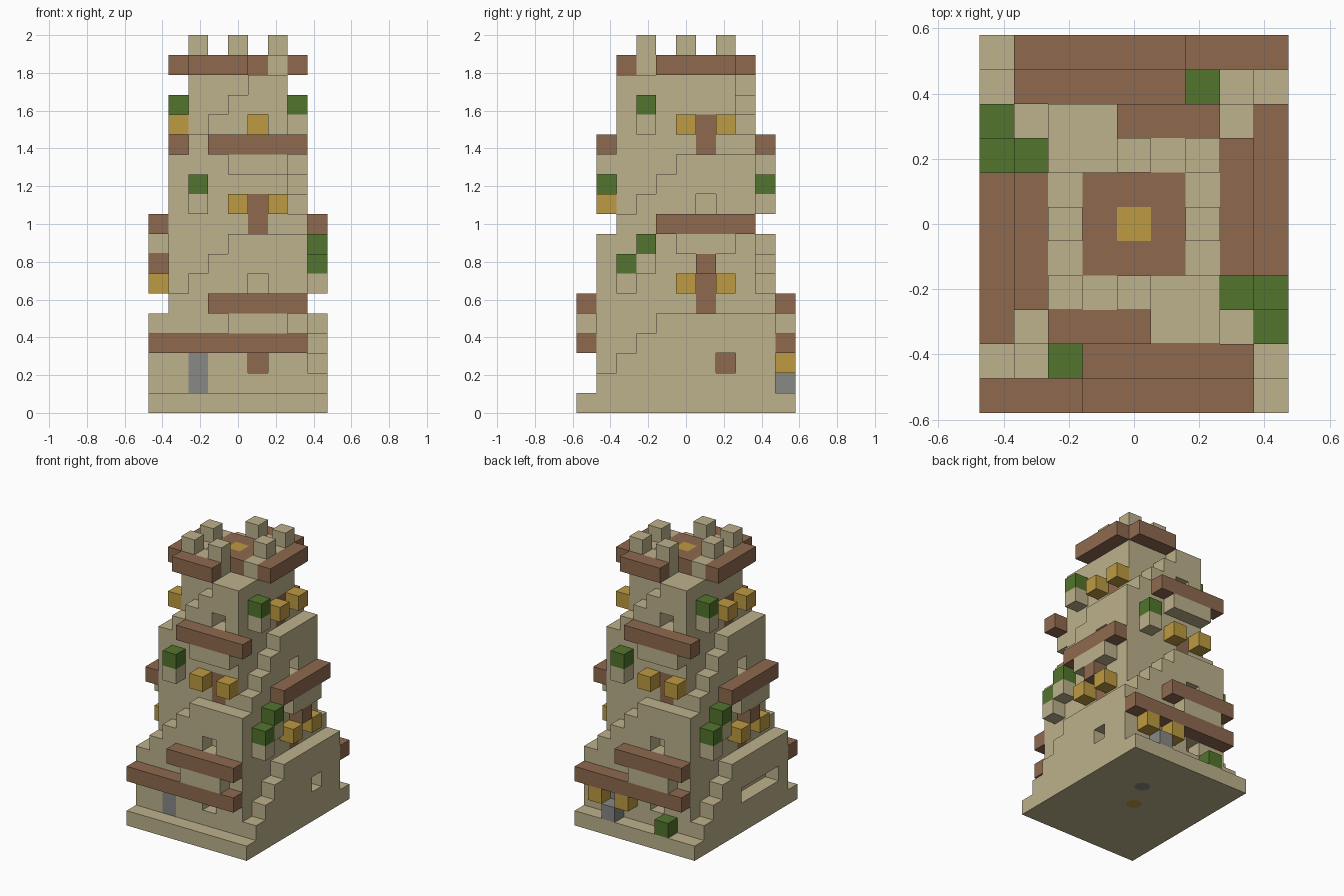
import bpy, bmesh, math
from mathutils import Vector

cube = bpy.data.objects.get("Cube")
if cube:
    bpy.data.objects.remove(cube)

U = 2 / 19  # edge of one block


def material(name, rgb):
    m = bpy.data.materials.new(name)
    m.use_nodes = True
    m.diffuse_color = (*rgb, 1)
    m.node_tree.nodes["Principled BSDF"].inputs["Base Color"].default_value = (*rgb, 1)
    return m


STONE = material("sandstone", (0.51, 0.445, 0.262))
WOOD = material("brown wood", (0.275, 0.144, 0.078))
LEAF = material("leaf green", (0.084, 0.178, 0.026))
GOLD = material("lamp gold", (0.515, 0.328, 0.053))
GREY = material("grey stone", (0.246, 0.246, 0.235))


def box(x, y, z):
    """Cells of a block; each range is one number or (first, last)."""
    span = [range(r[0], r[1] + 1) if isinstance(r, tuple) else (r,) for r in (x, y, z)]
    return {(i, j, k) for i in span[0] for j in span[1] for k in span[2]}


def turn(cells):
    """Half turn about the tower axis."""
    return {(-i, -j, k) for i, j, k in cells}


def finish(name, bm, mat):
    mesh = bpy.data.meshes.new(name)
    bm.to_mesh(mesh)
    bm.free()
    mesh.materials.append(mat)
    ob = bpy.data.objects.new(name, mesh)
    bpy.context.collection.objects.link(ob)


def part(name, cells, mat):
    """Skin of a set of cells, with flat areas merged."""
    bm = bmesh.new()
    for c in cells:
        centre = Vector(c) + Vector((0, 0, 0.5))
        for axis in range(3):
            for s in (-1, 1):
                n = Vector((0, 0, 0))
                n[axis] = s
                if tuple(int(a + b) for a, b in zip(c, n)) in cells:
                    continue
                a = Vector((0, 0, 0))
                a[(axis + 1) % 3] = 0.5
                b = n.cross(a)
                mid = centre + n / 2
                bm.faces.new([bm.verts.new((mid + p) * U)
                              for p in (-a - b, a - b, a + b, b - a)])
    bmesh.ops.remove_doubles(bm, verts=bm.verts, dist=0.001)
    bmesh.ops.dissolve_limit(bm, angle_limit=0.01, verts=bm.verts, edges=bm.edges)
    finish(name, bm, mat)


def pair(name, cells, mat):
    part(name, cells, mat)
    part(name + "_opposite", turn(cells), mat)


# Stair flights of the double spiral: each wall is stepped along its top
lower_side = set().union(*(box(4, j, (1, min(4, j + 5))) for j in range(-4, 5)))
lower_front = set().union(*(box(i, -4, (1, min(8, i + 8))) for i in range(-3, 4)))
upper_side = set().union(*(box(3, j, (1, min(12, j + 12))) for j in range(-3, 4)))
upper_front = set().union(*(box(i, -3, (1, min(16, i + 15))) for i in range(-2, 3)))
core = box((-2, 2), (-2, 2), (1, 16))

# Doorways, flush with the walls above each landing
side_door = box(3, 1, (5, 6))
front_door = box(1, -3, (9, 10))
top_door = box(2, 1, (13, 14))
gate = box(-2, -4, (1, 2))

# Window openings and what lies behind them
front_windows = box(1, -4, 2) | box(1, -4, 6)
top_window = box(1, (-3, -2), 14)
side_window = box(3, 1, 10)
low_window = box(4, 2, 2)
long_window = box(-4, (-3, 0), 2)
front_back = box(1, -3, 2)
side_back = box(3, 2, 2)
sill = box(1, -2, 13)
glow = box(1, -1, 14)

gaps = (side_door | front_door | top_door | gate | front_windows | top_window
        | side_window | front_back | side_back | sill | glow)

part("base", box((-4, 4), (-5, 5), 0), STONE)
part("core", core - gaps - turn(gaps), STONE)
part("right_lower_stair", lower_side - low_window, STONE)
part("left_lower_stair", turn(lower_side) - long_window, STONE)
pair("lower_front_stair", lower_front - gaps, STONE)
pair("upper_side_stair", upper_side - gaps, STONE)
pair("upper_front_stair", upper_front - gaps, STONE)
pair("side_door", side_door, WOOD)
pair("front_door", front_door, WOOD)
pair("top_door", top_door, WOOD)
pair("gate", gate, GREY)
pair("front_window_back", front_back, WOOD)
part("side_window_back", side_back, WOOD)
part("long_window_back", turn(side_back), STONE)
pair("top_window_sill", sill, WOOD)
pair("top_window_glow", glow, GOLD)

# Balconies: a stone block under a wooden rail
pair("low_beam", box((-4, 3), -5, 3), WOOD)
pair("low_balcony", box((0, 2), -5, 4), STONE)
pair("low_balcony_rail", box((-1, 3), -5, 5), WOOD)
pair("side_bracket", box(4, 1, 7), WOOD)
pair("side_balcony", box(4, (0, 2), 8), STONE)
pair("side_balcony_rail", box(4, (-1, 3), 9), WOOD)
pair("front_balcony", box((0, 2), -4, 12), STONE)
pair("front_balcony_rail", box((-1, 3), -4, 13), WOOD)

# Lamps beside the doors
for n in (0, 2):
    pair(f"side_lamp_{n}", box(4, n, 6), GOLD)
    pair(f"front_lamp_{n}", box(n, -4, 10), GOLD)
    pair(f"top_lamp_{n}", box(3, n, 14), GOLD)
    part(f"gate_lamp_{n}", box(n + 1, 5, 2), GOLD)
part("gate_step", box(2, 5, 1), GREY)

# Planters: a stone pot topped by a bush
for name, x, y, z in (("front", -2, -4, 10), ("top", 3, -2, 14),
                      ("side_low", 4, -3, 6), ("side_high", 4, -2, 7)):
    pair(name + "_pot", box(x, y, z), STONE)
    pair(name + "_bush", box(x, y, z + 1), LEAF)
part("ground_bush", box(-2, 5, 1), LEAF)

# Crown: parapet, battlements, rails and roof
parapet = box((-2, 0), -2, 17) | box(2, (-1, 1), 17)
merlons = box(-2, -2, 18) | box(0, -2, 18) | box(2, 0, 18)
pair("parapet", parapet | merlons, STONE)
pair("crown_side_rail", box(3, (-1, 2), 17), WOOD)
pair("crown_front_rail", box((-2, 0), -3, 17), WOOD)
roof_light = box(0, 0, 17)
part("roof", box((-1, 1), (-1, 1), 17) - roof_light, WOOD)
part("roof_light", roof_light, GOLD)

# Round discs set in the underside
for name, x, y, mat in (("gold_disc", 0, 0, GOLD), ("grey_disc", 1, 2, GREY)):
    bm = bmesh.new()
    bmesh.ops.create_circle(bm, cap_ends=True, segments=12, radius=U / 2)
    bmesh.ops.reverse_faces(bm, faces=bm.faces)
    bmesh.ops.translate(bm, verts=bm.verts, vec=(x * U, y * U, -0.001))
    finish(name, bm, mat)
